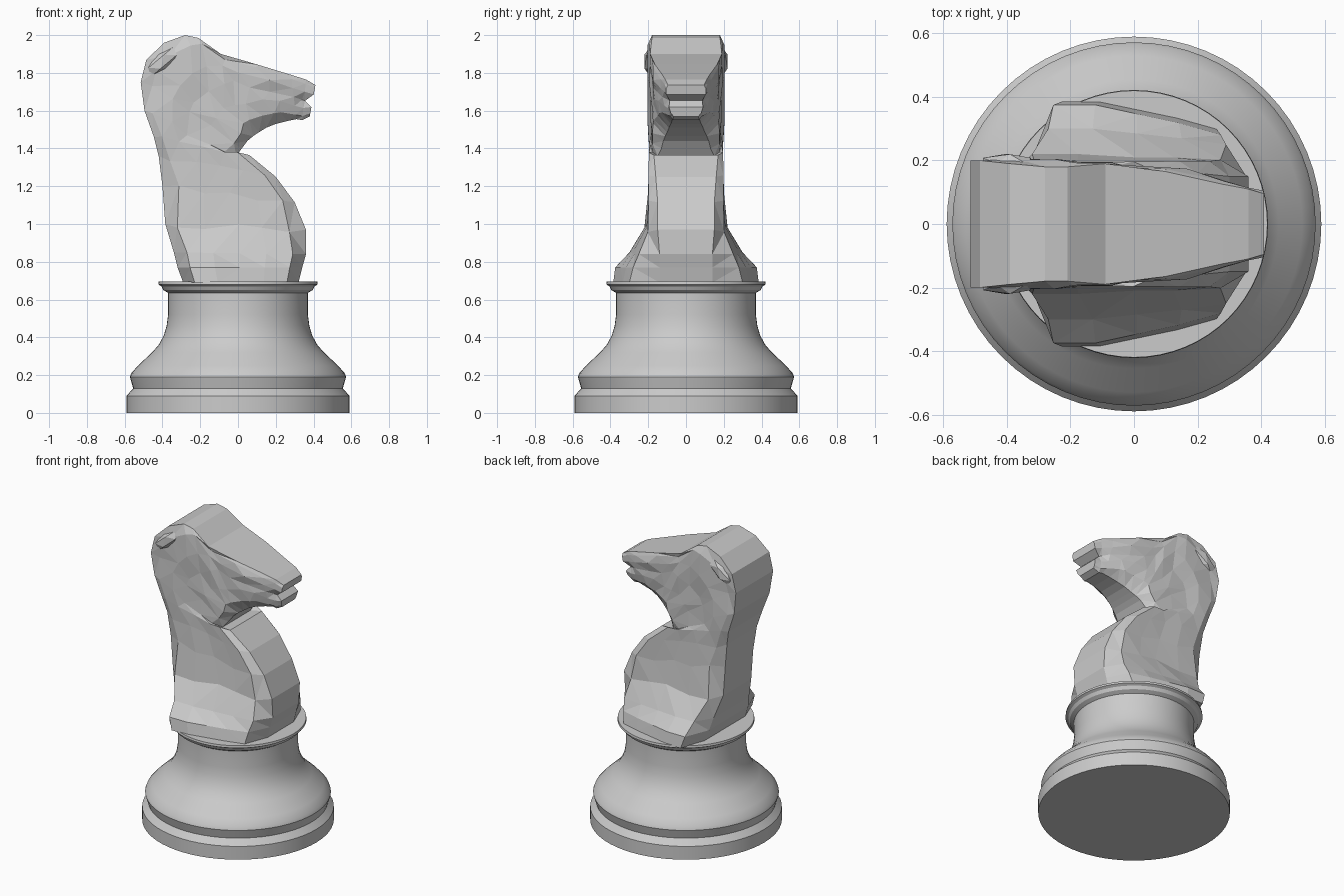
import bpy
import bmesh
import math
import random
from mathutils import Matrix, Vector

random.seed(4)
cube = bpy.data.objects.get("Cube")
if cube:
    bpy.data.objects.remove(cube)

grey = bpy.data.materials.new("plain_grey")
grey.use_nodes = True
GREY = (0.6, 0.6, 0.6, 1)
grey.diffuse_color = GREY
grey.node_tree.nodes["Principled BSDF"].inputs["Base Color"].default_value = GREY


def finish(bm, name):
    bmesh.ops.recalc_face_normals(bm, faces=bm.faces[:])
    mesh = bpy.data.meshes.new(name)
    bm.to_mesh(mesh)
    bm.free()
    mesh.materials.append(grey)
    obj = bpy.data.objects.new(name, mesh)
    bpy.context.collection.objects.link(obj)
    return obj


# Turned pedestal: (radius, height) profile spun around z
profile = [(0, 0), (.59, 0), (.59, .09), (.555, .13), (.572, .19), (.565, .21),
           (.53, .25), (.455, .32), (.42, .36), (.393, .41), (.378, .46),
           (.37, .52), (.37, .635), (.395, .65), (.405, .67), (.422, .68),
           (.42, .695), (0, .695)]
bm = bmesh.new()
verts = [bm.verts.new((r, 0, z)) for r, z in profile]
edges = [bm.edges.new(pair) for pair in zip(verts, verts[1:])]
bmesh.ops.spin(bm, geom=verts + edges, axis=(0, 0, 1), cent=(0, 0, 0),
               angle=math.tau, steps=64, use_duplicate=False)
bmesh.ops.remove_doubles(bm, verts=bm.verts[:], dist=0.0005)
base = finish(bm, "pedestal")
bpy.context.view_layer.objects.active = base
base.select_set(True)
bpy.ops.object.shade_smooth_by_angle(angle=math.radians(30))
base.select_set(False)

# Horse bust: sections fanning from the hem, round the throat, to the muzzle
# back x, back z, front x, front z, then half widths: back, rear side, front side, front
body_sections = [
    (-.29, .69, .32, .69, .22, .385, .30, .14),
    (-.32, .77, .34, .77, .21, .375, .28, .14),
    (-.34, .85, .36, .84, .19, .30, .25, .14),
    (-.385, 1.0, .36, .97, .15, .225, .205, .15),
    (-.40, 1.2, .30, 1.115, .15, .205, .20, .15),
    (-.42, 1.36, .20, 1.25, .16, .20, .20, .16),
    (-.445, 1.46, .06, 1.365, .18, .20, .20, .17),
    (-.495, 1.6, -.01, 1.36, .19, .205, .18, .15),
]
head_sections = [
    (-.515, 1.75, .02, 1.40, .20, .205, .18, .13),
    (-.485, 1.87, .05, 1.44, .20, .205, .18, .12),
    (-.39, 1.96, .08, 1.465, .19, .205, .18, .11),
    (-.28, 2.0, .11, 1.485, .18, .205, .17, .10),
    (-.21, 1.985, .15, 1.51, .18, .20, .16, .09),
    (-.09, 1.9, .20, 1.53, .19, .19, .15, .08),
    (.10, 1.845, .26, 1.545, .165, .175, .13, .075),
    (.28, 1.79, .31, 1.555, .125, .135, .10, .07),
    (.36, 1.765, .34, 1.55, .11, .115, .085, .07),
    (.41, 1.735, .38, 1.57, .095, .105, .08, .065),
]
steps = (0, .1, .3, .5, .7, .9, 1)
sections = body_sections + head_sections
last = len(sections) - 1
bm = bmesh.new()
rings = []
for i, (bx, bz, fx, fz, wb, w1, w2, wf) in enumerate(sections):
    widths = (wb, w1, w1, .7 * w1 + .3 * w2, .4 * w1 + .6 * w2, w2, wf)
    back, front = Vector((bx, 0, bz)), Vector((fx, 0, fz))
    half = []
    for k, (t, w) in enumerate(zip(steps, widths)):
        p = back.lerp(front, t)
        p.y = w
        if 0 < k < 6 and 2 < i < last - 2:      # hand-carved unevenness
            p.x += random.uniform(-.02, .02)
            p.z += random.uniform(-.02, .02)
            p.y -= random.uniform(0, .012)
        if k == 3 and i >= last - 1:            # mouth slit
            p.x -= .04 if i == last else .012
            p.y *= .88
        half.append(p)
    left = [bm.verts.new(p) for p in half]
    right = [bm.verts.new((p.x, -p.y, p.z)) for p in reversed(half)]
    rings.append([bm.verts.new(back)] + left + [bm.verts.new(front)] + right)

for a, b in zip(rings, rings[1:]):
    n = len(a)
    for k in range(n):
        j = (k + 1) % n
        bm.faces.new((a[k], a[j], b[j], b[k]))

# Underside, and the muzzle end closed in strips so the mouth stays notched
bm.faces.new(rings[0])
tip = rings[-1]
n = len(tip)
bm.faces.new((tip[0], tip[1], tip[n - 1]))
for k in range(1, 7):
    bm.faces.new((tip[k], tip[k + 1], tip[n - k - 1], tip[n - k]))
bm.faces.new((tip[7], tip[8], tip[9]))
bmesh.ops.triangulate(bm, faces=bm.faces[:], quad_method='SHORT_EDGE')
finish(bm, "horse_bust")

# Small folded ears lying against the back of the head
for side, label in ((1, "left"), (-1, "right")):
    bm = bmesh.new()
    bmesh.ops.create_icosphere(bm, subdivisions=1, radius=1)
    bmesh.ops.scale(bm, verts=bm.verts[:], vec=(.11, .035, .05))
    bmesh.ops.rotate(bm, verts=bm.verts[:], cent=(0, 0, 0),
                     matrix=Matrix.Rotation(math.radians(-40), 3, 'Y'))
    bmesh.ops.translate(bm, verts=bm.verts[:], vec=(-.40, side * .19, 1.86))
    finish(bm, label + "_ear")
